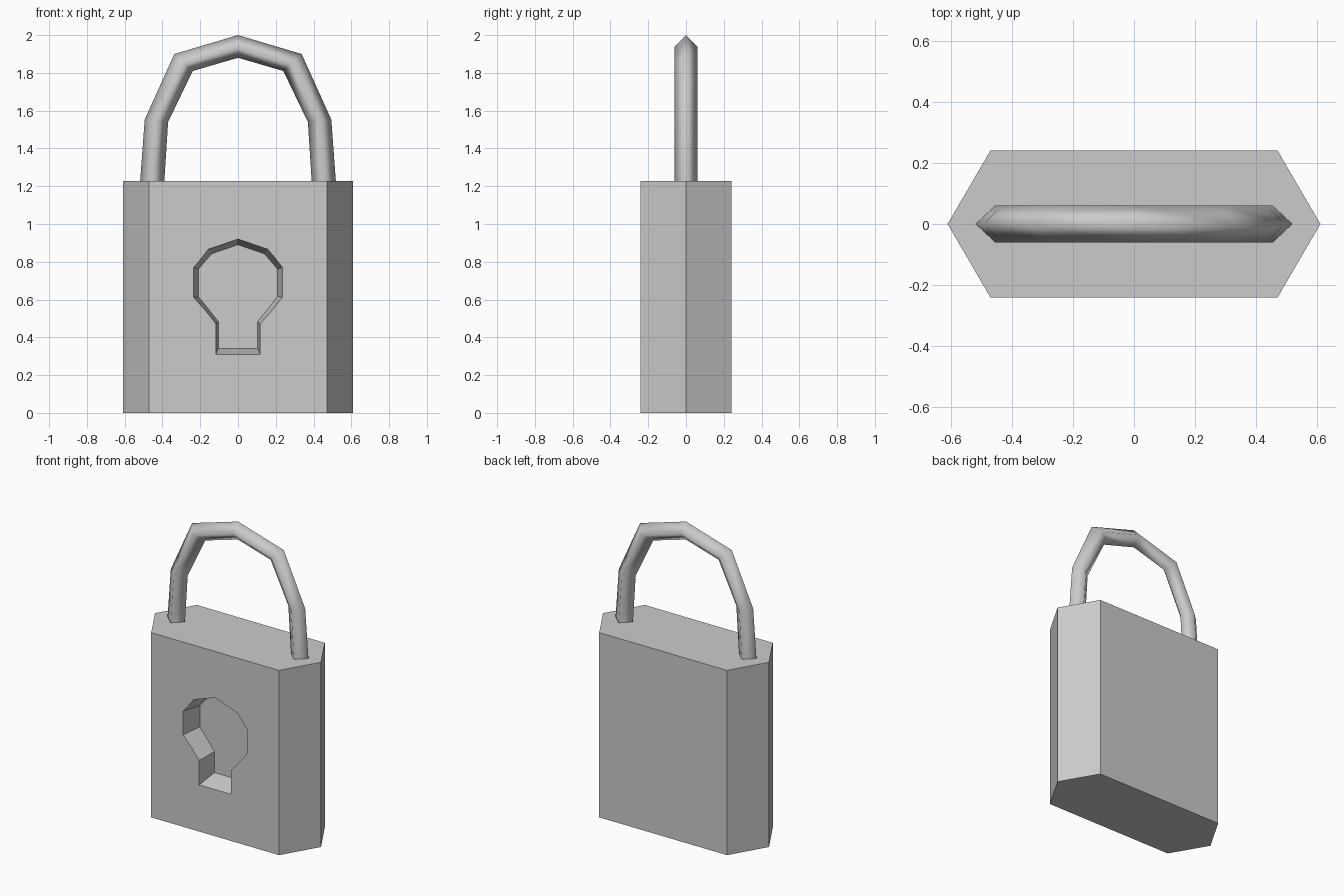
import bpy

if "Cube" in bpy.data.objects:
    bpy.data.objects.remove(bpy.data.objects["Cube"])


def make_object(name, verts, faces, smooth=False):
    mesh = bpy.data.meshes.new(name)
    mesh.from_pydata(verts, [], faces)
    for p in mesh.polygons:
        p.use_smooth = smooth
    obj = bpy.data.objects.new(name, mesh)
    bpy.context.collection.objects.link(obj)
    return obj


def loft(name, rings, caps=True, smooth=False):
    n = len(rings[0])
    verts = [v for ring in rings for v in ring]
    faces = []
    for r in range(len(rings) - 1):
        for i in range(n):
            j = (i + 1) % n
            faces.append((r * n + i, r * n + j, (r + 1) * n + j, (r + 1) * n + i))
    if caps:
        faces.append(tuple(reversed(range(n))))
        faces.append(tuple(range(len(verts) - n, len(verts))))
    return make_object(name, verts, faces, smooth)


# lock body: flattened hexagonal prism
hexagon = [(0.61, 0), (0.47, 0.24), (-0.47, 0.24), (-0.61, 0), (-0.47, -0.24), (0.47, -0.24)]
body = loft("lock_body", [[(x, y, z) for x, y in hexagon] for z in (0, 1.228)])

# keyhole: tapered recess, right half of rim and floor outlines, bottom to top
rim = [(0.117, 0.31), (0.117, 0.472), (0.235, 0.612), (0.235, 0.77), (0.157, 0.867), (0, 0.92)]
floor = [(0.103, 0.342), (0.103, 0.482), (0.21, 0.617), (0.21, 0.76), (0.14, 0.842), (0, 0.89)]


def mirrored(half):
    return half + [(-x, z) for x, z in reversed(half[:-1])]


rim, floor = mirrored(rim), mirrored(floor)
depth = 0.14
front = [(2 * a - c, -0.24 - depth, 2 * b - d) for (a, b), (c, d) in zip(rim, floor)]
back = [(c, -0.24 + depth, d) for c, d in floor]
# ring order runs counter-clockwise seen from the front, so loft from back to front
cutter = loft("keyhole_cutter", [back, front])
cutter.hide_render = True
cutter.hide_viewport = False
cutter.display_type = 'WIRE'

cut = body.modifiers.new("keyhole", 'BOOLEAN')
cut.operation = 'DIFFERENCE'
cut.solver = 'EXACT'
cut.object = cutter

# shackle: four-sided bar swept through seven mitred rings (outer x,z, inner x,z)
half = [(0.518, 1.228, 0.39, 1.228), (0.494, 1.553, 0.37, 1.54),
        (0.337, 1.90, 0.24, 1.81), (0, 2.0, 0, 1.88)]
stations = half + [(-a, b, -c, d) for a, b, c, d in reversed(half[:-1])]
rings = []
for ox, oz, ix, iz in stations:
    mx, mz = (ox + ix) / 2, (oz + iz) / 2
    rings.append([(ox, 0, oz), (mx, 0.06, mz), (ix, 0, iz), (mx, -0.06, mz)])
shackle = loft("shackle", rings, caps=False, smooth=True)

# consistent outward normals
import bmesh
for obj in (body, cutter, shackle):
    bm = bmesh.new()
    bm.from_mesh(obj.data)
    bmesh.ops.recalc_face_normals(bm, faces=bm.faces)
    bm.to_mesh(obj.data)
    bm.free()
